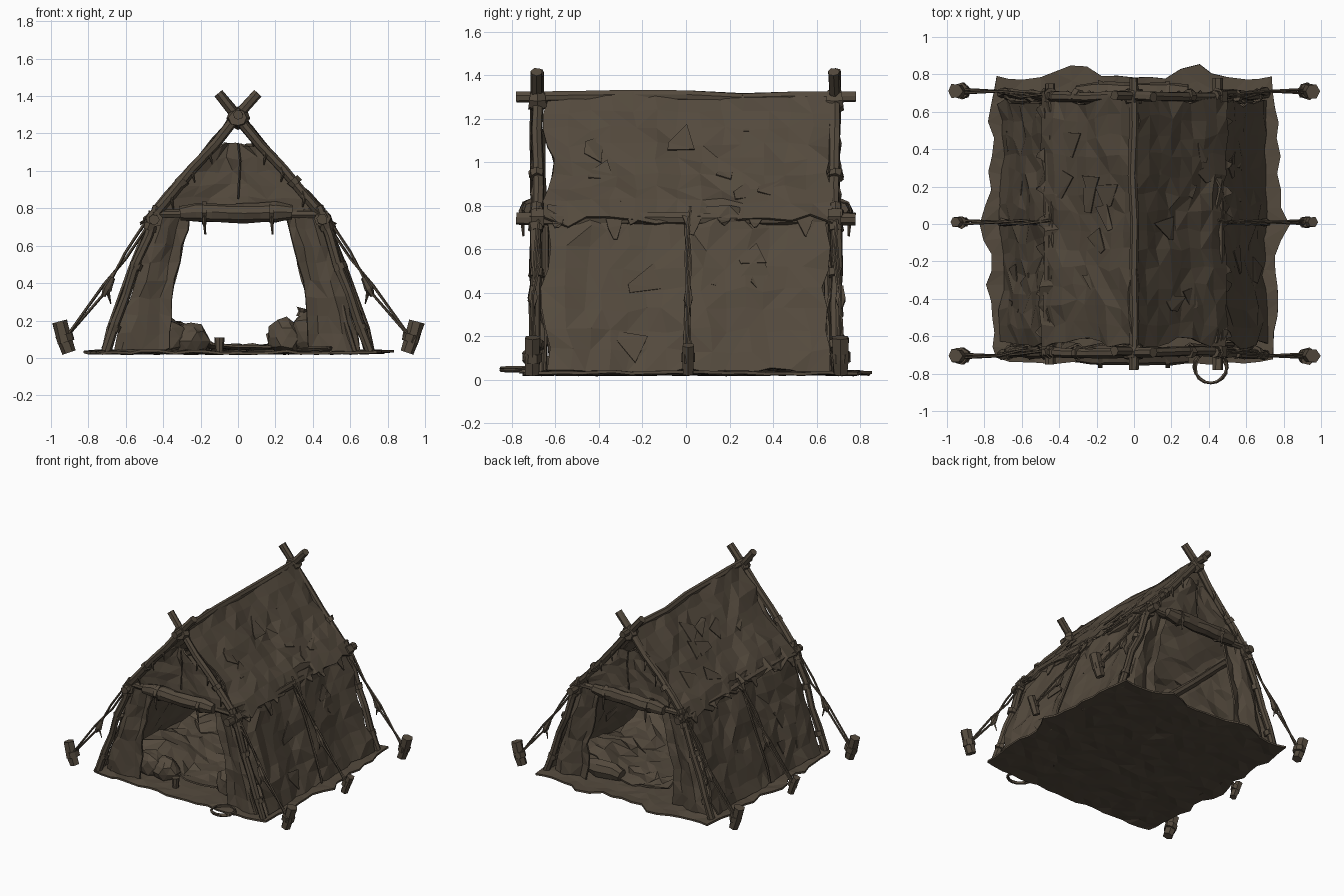
import bpy, bmesh, math, random
from mathutils import Vector as V

if "Cube" in bpy.data.objects:
    bpy.data.objects.remove(bpy.data.objects["Cube"])
random.seed(7)
R = random.uniform

brown = bpy.data.materials.new("weathered brown")
brown.diffuse_color = (0.088, 0.068, 0.047, 1)
brown.use_nodes = True
brown.node_tree.nodes["Principled BSDF"].inputs["Base Color"].default_value = brown.diffuse_color

def finish(name, bm, thick=0):
    bmesh.ops.recalc_face_normals(bm, faces=bm.faces)
    me = bpy.data.meshes.new(name)
    bm.to_mesh(me)
    bm.free()
    me.materials.append(brown)
    ob = bpy.data.objects.new(name, me)
    bpy.context.collection.objects.link(ob)
    if thick:
        m = ob.modifiers.new("thickness", 'SOLIDIFY')
        m.thickness, m.offset = thick, 0
    return ob

def tube(name, pts, radii, sides=7, rough=0.12):
    """Faceted, slightly gnarled tube along a path."""
    pts = [V(p) for p in pts]
    if not isinstance(radii, (list, tuple)):
        radii = [radii] * len(pts)
    ext = [max(p[i] for p in pts) - min(p[i] for p in pts) for i in range(3)]
    ref = V((0, 0, 0))
    ref[ext.index(min(ext))] = 1
    bm, rings = bmesh.new(), []
    for i, p in enumerate(pts):
        t = (pts[min(i + 1, len(pts) - 1)] - pts[max(i - 1, 0)]).normalized()
        a = t.cross(ref).normalized()
        b = t.cross(a)
        ring = []
        for k in range(sides):
            an = 2 * math.pi * k / sides
            r = radii[i] * (1 + R(-rough, rough))
            ring.append(bm.verts.new(p + (a * math.cos(an) + b * math.sin(an)) * r))
        rings.append(ring)
    for r0, r1 in zip(rings, rings[1:]):
        for k in range(sides):
            bm.faces.new((r0[k], r0[(k + 1) % sides], r1[(k + 1) % sides], r1[k]))
    bm.faces.new(rings[0])
    bm.faces.new(rings[-1])
    return finish(name, bm)

def pole(name, a, b, r, n=5, wob=0.008, sides=7):
    a, b = V(a), V(b)
    pts = [a.lerp(b, i / n) + V((R(-wob, wob), R(-wob, wob), R(-wob, wob))) * (0 < i < n)
           for i in range(n + 1)]
    return tube(name, pts, r, sides)

def sheet(name, f, nu, nv, jit=0.01, thick=0.014):
    """Crumpled cloth: a jittered, triangulated grid over f(u, v)."""
    bm = bmesh.new()
    g = [[bm.verts.new(V(f(i / nu, j / nv)) + V((R(-jit, jit), R(-jit, jit), R(-jit, jit))))
          for j in range(nv + 1)] for i in range(nu + 1)]
    for i in range(nu):
        for j in range(nv):
            q = [g[i][j], g[i + 1][j], g[i + 1][j + 1], g[i][j + 1]]
            k = random.randint(0, 1)
            bm.faces.new((q[k], q[k + 1], q[k + 2]))
            bm.faces.new((q[k], q[k + 2], q[(k + 3) % 4]))
    return finish(name, bm, thick)

def lump(name, c, s, jit=0.14):
    bm = bmesh.new()
    bmesh.ops.create_icosphere(bm, subdivisions=2, radius=1)
    for v in bm.verts:
        k = 1 + R(-jit, jit)
        v.co = V((c[i] + v.co[i] * s[i] * k for i in range(3)))
        v.co.z = max(v.co.z, 0.03)
    return finish(name, bm)

def mix(a, b, t):
    return a + (b - a) * t

# Ground cloth with a ragged border, widest beside the middle stakes
def ground(u, v):
    x, y = 2 * u - 1, 2 * v - 1
    ragx = 0.765 + 0.05 * max(0, 1 - 4 * abs(y)) + R(-0.015, 0.02)
    ragy = 0.745 if y < 0 else 0.785 + 0.07 * max(0, math.cos(9 * (abs(x) - 0.42)))
    cut = 1 - 0.04 * (abs(x) * abs(y)) ** 6
    return x * ragx * cut, y * ragy * cut, 0.031
sheet("ground_cloth", ground, 18, 18, 0.008, 0.014)

# Roof cloth: upper sheets overlap the steeper lower walls
for s, side in ((-1, "left"), (1, "right")):
    sheet(side + "_roof_cloth", lambda u, v: (s * (0.005 + 0.475 * v + 0.012 * math.sin(9 * u)),
          mix(-0.63, 0.66, u) + 0.02 * math.sin(8 * v) * (2 * u - 1), 1.31 - 0.55 * v - 0.03 * math.sin(math.pi * v)
          - (R(0, 0.06) if v == 1 else 0)), 13, 8, 0.014, 0.012)
    sheet(side + "_wall_cloth", lambda u, v: (s * (0.44 + 0.26 * v + 0.012 * math.sin(14 * u)),
          mix(-0.64, 0.645, u) + 0.015 * math.sin(9 * v), 0.79 - 0.75 * v), 14, 8, 0.015, 0.012)
    # Creased scraps and torn patches lying on roof and wall
    for i in range(16):
        y, w, h, t = R(-0.55, 0.55), R(0.03, 0.08), R(0.03, 0.07), R(-0.5, 0.5)
        z = R(0.12, 0.6) if i < 8 else R(0.82, 1.2)
        def scrap(u, v):
            a, b = w * (2 * u - 1), h * (2 * v - 1) * (0.3 + 0.7 * u)
            yy, zz = y + a * math.cos(t) - b * math.sin(t), z + a * math.sin(t) + b * math.cos(t)
            x = 0.716 - 0.345 * zz if z < 0.7 else 0.01 + (1.295 - zz) / 1.16
            return s * x, yy, zz
        sheet(side + "_cloth_scrap", scrap, 1, 1, 0.009, 0.006)
    # Loose tatters at the hem of the roof cloth
    for i in range(7):
        y, l = -0.56 + i * 0.185 + R(-0.06, 0.06), R(0.03, 0.1)
        sheet(side + "_hem_tatter", lambda u, v: (s * (0.475 + 0.045 * v), y + 0.04 * (2 * u - 1) * (1 - 0.8 * v),
              0.75 - l * v), 1, 2, 0.008, 0.006)
    # Side rail and seam rope
    e = 0.78 if s > 0 else 0.75
    pole(side + "_side_rail", (s * 0.45, -e, 0.74), (s * 0.45, e, 0.74), 0.03)
    tube(side + "_seam_rope", [(s * 0.48, 0, 0.73), (s * 0.58, 0.008, 0.48), (s * 0.695, -0.005, 0.16),
         (s * 0.72, 0, 0.05)], 0.009, 5)

# Ridge pole
pole("ridge_pole", (0, -0.78, 1.3), (0, 0.78, 1.3), 0.026, 6)

# Both gable ends: crossed poles, legs, panels, rolled door
for e, end in ((-1, "front"), (1, "back")):
    Y = e * 0.682
    for s, side in ((-1, "left"), (1, "right")):
        n = end + "_" + side
        pole(n + "_rafter", (-s * 0.105, Y + s * 0.004, 1.415), (s * 0.47, Y, 0.74), 0.027)
        pole(n + "_leg", (s * 0.43, Y + e * 0.005, 0.81), (s * 0.705, Y + e * 0.015, 0.035), 0.026)
        pole(n + "_inner_leg", (s * 0.4, Y - e * 0.03, 0.78), (s * 0.62, Y - e * 0.025, 0.035), 0.019)
        # Rope lashings around the poles
        for x, z in ((0.45, 0.76), (0.47, 0.7), (0.545, 0.49), (0.66, 0.16), (0.3, 0.94)):
            d = V((0.34, 0, -0.94)) if z < 0.8 else V((0.65, 0, -0.75))
            c, h = V((x, 0, z)), 0.018
            p = [c - d * h, c + d * h]
            tube(n + "_lashing", [(s * q.x, Y + e * 0.005, q.z) for q in p], 0.035, 7, 0.2)
        tube(n + "_rail_knot", [(s * 0.45, Y - 0.03, 0.74), (s * 0.45, Y + 0.03, 0.74)], 0.045, 7, 0.2)
        # Door flap beside the opening
        def flap(u, v):
            inner = 0.255 + 0.1 * min(1, v * 1.6) ** 1.1 + (0.02 * v if s > 0 else 0)
            return s * mix(inner, 0.44 + 0.22 * v, u), Y - e * (0.015 + 0.02 * math.sin(7 * u)), 0.79 - 0.75 * v
        sheet(n + "_door_flap", flap, 4, 8, 0.011, 0.012)
        # Frayed strips hanging off the rafter
        for t in (0.3, 0.5, 0.75, 0.95):
            x, z = mix(0, 0.46, t), mix(1.28, 0.76, t)
            tube(n + "_frayed_strip", [(s * x, Y + e * 0.01, z), (s * (x + 0.01), Y + e * 0.025, z - 0.04),
                 (s * x, Y + e * 0.022, z - R(0.06, 0.1))], [0.013, 0.009, 0.003], 4)
    # Gable cloth above the door, with a small gap under the ridge
    sheet(end + "_gable_cloth", lambda u, v: ((2 * u - 1) * mix(0.09, 0.42, v), Y - e * (0.01 + 0.02 * math.sin(6 * u)),
          mix(1.14, 0.78, v)), 7, 5, 0.012, 0.012)
    # Cross bar, rolled-up door and its ties
    pole(end + "_cross_bar", (-0.46, Y, 0.77), (0.46, Y, 0.77), 0.022)
    tube(end + "_rolled_door", [(mix(-0.31, 0.29, i / 7), Y + e * 0.025, 0.778 + R(-.006, .006)) for i in range(8)],
         [0.035] + [0.05] * 6 + [0.036], 8)
    for x in (-0.18, 0.18):
        tube(end + "_door_tie", [(x - 0.012, Y + e * 0.025, 0.775), (x + 0.012, Y + e * 0.025, 0.775)], 0.056, 8)
        tube(end + "_tie_tail", [(x, Y + e * 0.065, 0.79), (x, Y + e * 0.07, 0.73), (x + 0.005, Y + e * 0.065, 0.66)],
             [0.011, 0.009, 0.005], 4)
    # Lashing where poles cross, plus the gable seam cord
    tube(end + "_ridge_lashing", [(0, Y - 0.038, 1.285), (0, Y, 1.28), (0, Y + 0.038, 1.285)], [0.045, 0.058, 0.045], 8, 0.2)
    tube(end + "_seam_cord", [(0, Y + e * 0.02, 1.15), (0.012, Y + e * 0.02, 1.05), (0, Y + e * 0.015, 0.85)], 0.006, 4)

# Stakes with guy ropes and knots
for s in (-1, 1):
    for y in (-0.705, 0.01, 0.71):
        mid = abs(y) < 0.1
        r, top = (0.027, 0.16) if mid else (0.037, 0.195)
        tube("stake", [(s * 0.905, y, 0.028), (s * 0.93, y, 0.1), (s * 0.955, y, top)], [r, r * 1.05, r * 1.1], 6)
        tube("stake_lashing", [(s * 0.918, y, 0.085), (s * 0.93, y, 0.125)], r * 1.22, 7, 0.15)
        ya = y * 0.97
        for k in (-1, 1):
            tube("guy_rope", [(s * 0.45, ya + k * 0.01, 0.775 + k * 0.02), (s * 0.6, ya - k * 0.01, 0.55 + k * 0.018),
                 (s * 0.72, y, 0.365 - k * 0.025), (s * 0.92, y + k * 0.01, 0.11)], 0.008, 5)
        tube("guy_knot", [(s * 0.67, y, 0.43), (s * 0.7, y, 0.37), (s * 0.72, y, 0.33)], [0.012, 0.023, 0.01], 6, 0.25)
        tube("guy_frayed_end", [(s * 0.7, y, 0.37), (s * 0.68, y + 0.01, 0.29)], [0.012, 0.003], 4)

# Rumpled bedding, higher against both walls
def bedding(u, v):
    x = mix(-0.54, 0.54, u)
    rise = max(0, -x - 0.14) * 0.7 + max(0, x - 0.2) * 0.7
    return x, mix(-0.52, 0.56, v), 0.055 + min(rise, 0.15) * (0.75 + 0.25 * math.sin(9 * v))
sheet("bedding", bedding, 14, 14, 0.019, 0.012)
tube("bed_roll", [(0.16, 0.56, 0.085), (0.22, 0.56, 0.1), (0.34, 0.57, 0.1), (0.42, 0.57, 0.1)],
     [0.045, 0.062, 0.065, 0.05], 8)
lump("pillow", (-0.36, 0.25, 0.13), (0.14, 0.18, 0.07))
lump("left_sack", (-0.39, -0.52, 0.11), (0.13, 0.09, 0.1))
lump("left_small_bundle", (-0.25, -0.52, 0.09), (0.1, 0.09, 0.1))
lump("right_sack", (0.38, -0.5, 0.14), (0.1, 0.1, 0.12))
lump("right_small_bundle", (0.26, -0.48, 0.11), (0.1, 0.09, 0.1))
tube("sack_neck", [(0.34, -0.5, 0.22), (0.345, -0.5, 0.245), (0.35, -0.5, 0.265)], [0.03, 0.02, 0.035], 7)

# Cup and coil of rope by the entrance
tube("cup", [(-0.1, -0.62, 0.035), (-0.1, -0.62, 0.11)], [0.022, 0.028], 8, 0.03)
tube("rope_coil", [(0.41 + (0.085 + 0.006 * math.sin(i)) * math.cos(i * math.pi / 8),
     -0.765 + 0.085 * math.sin(i * math.pi / 8), 0.036 + 0.0006 * i) for i in range(34)], 0.008, 5)
